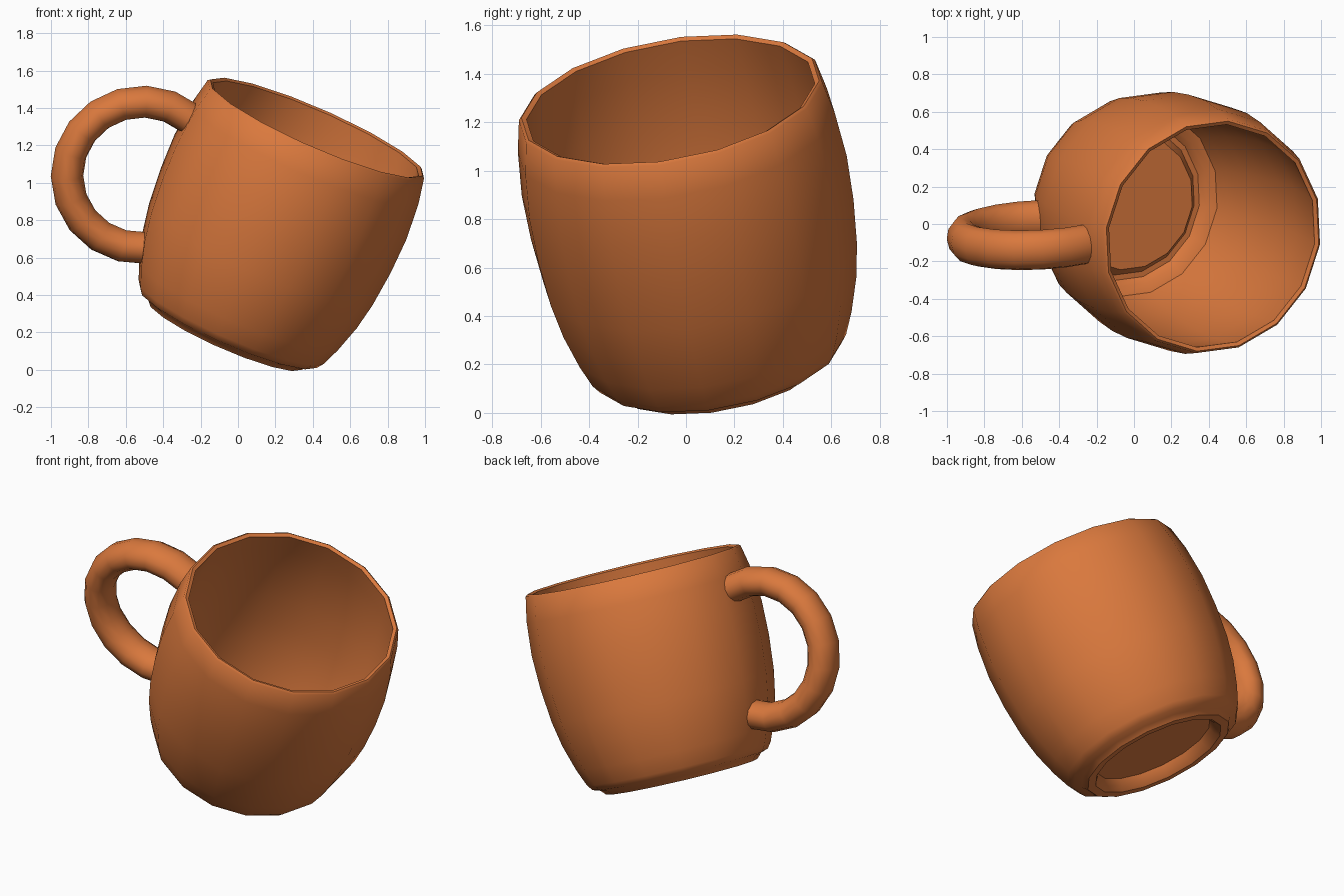
import bpy, bmesh, math
from mathutils import Vector

if "Cube" in bpy.data.objects:
    bpy.data.objects.remove(bpy.data.objects["Cube"])

# Tilted mug frame: rim centre, mug axis, handle direction, sideways direction
RIM = Vector((0.42, -0.065, 1.295))
AXIS = Vector((0.397, -0.165, 0.903)).normalized()
OUT = Vector((-0.916, -0.122, 0.381))
OUT = (OUT - AXIS * OUT.dot(AXIS)).normalized()
SIDE = AXIS.cross(OUT)

clay = bpy.data.materials.new("orange clay")
clay.diffuse_color = (0.70, 0.19, 0.047, 1)
clay.use_nodes = True
clay.node_tree.nodes["Principled BSDF"].inputs["Base Color"].default_value = clay.diffuse_color


def place(a, b, s):
    return RIM + OUT * a + SIDE * b + AXIS * s


def skin(name, rings, poles, angle):
    """Join rings of points with quads; close both ends with a fan or a flat cap."""
    bm = bmesh.new()
    rows = [[bm.verts.new(p) for p in ring] for ring in rings]
    n = len(rows[0])
    for r0, r1 in zip(rows, rows[1:]):
        for i in range(n):
            j = (i + 1) % n
            bm.faces.new((r0[i], r0[j], r1[j], r1[i]))
    for row, pole in zip((rows[0], rows[-1]), poles):
        if pole is None:
            bm.faces.new(row)
        else:
            tip = bm.verts.new(pole)
            for i in range(n):
                bm.faces.new((row[i], row[(i + 1) % n], tip))
    bmesh.ops.recalc_face_normals(bm, faces=bm.faces[:])
    me = bpy.data.meshes.new(name)
    bm.to_mesh(me)
    bm.free()
    ob = bpy.data.objects.new(name, me)
    bpy.context.collection.objects.link(ob)
    me.materials.append(clay)
    bpy.ops.object.select_all(action='DESELECT')
    ob.select_set(True)
    bpy.context.view_layer.objects.active = ob
    bpy.ops.object.shade_smooth_by_angle(angle=math.radians(angle))
    return ob


# Cup: lathe of (radius, distance from rim), outside from the base up, then inside down
profile = [
    (0.36, -1.16), (0.375, -1.20), (0.40, -1.228), (0.45, -1.228), (0.475, -1.20),
    (0.52, -1.185), (0.545, -1.15), (0.585, -1.05), (0.63, -0.90), (0.658, -0.75),
    (0.677, -0.55), (0.682, -0.35), (0.665, -0.15), (0.637, -0.01),
    (0.625, 0.0), (0.605, -0.01),
    (0.628, -0.15), (0.645, -0.35), (0.64, -0.55), (0.62, -0.75), (0.592, -0.90),
    (0.55, -1.05), (0.52, -1.13), (0.47, -1.15), (0.44, -1.185), (0.41, -1.185),
    (0.37, -1.12)]
N = 16
angles = [2 * math.pi * (i + 0.5) / N for i in range(N)]
rings = [[place(r * math.cos(t), r * math.sin(t), s) for t in angles] for r, s in profile]
skin("cup", rings, (place(0, 0, -1.16), place(0, 0, -1.12)), 40)

# Handle: oval tube swept along an arc, ends just inside the cup wall
rings = []
for k in range(13):
    t = math.radians(107 - 224 * k / 12)
    ring = []
    for i in range(12):
        q = 2 * math.pi * i / 12
        r = 0.40 + 0.087 * math.cos(q)
        ring.append(place(0.76 + r * math.cos(t), 0.108 * math.sin(q), -0.60 + r * math.sin(t)))
    rings.append(ring)
skin("handle", rings, (None, None), 50)
